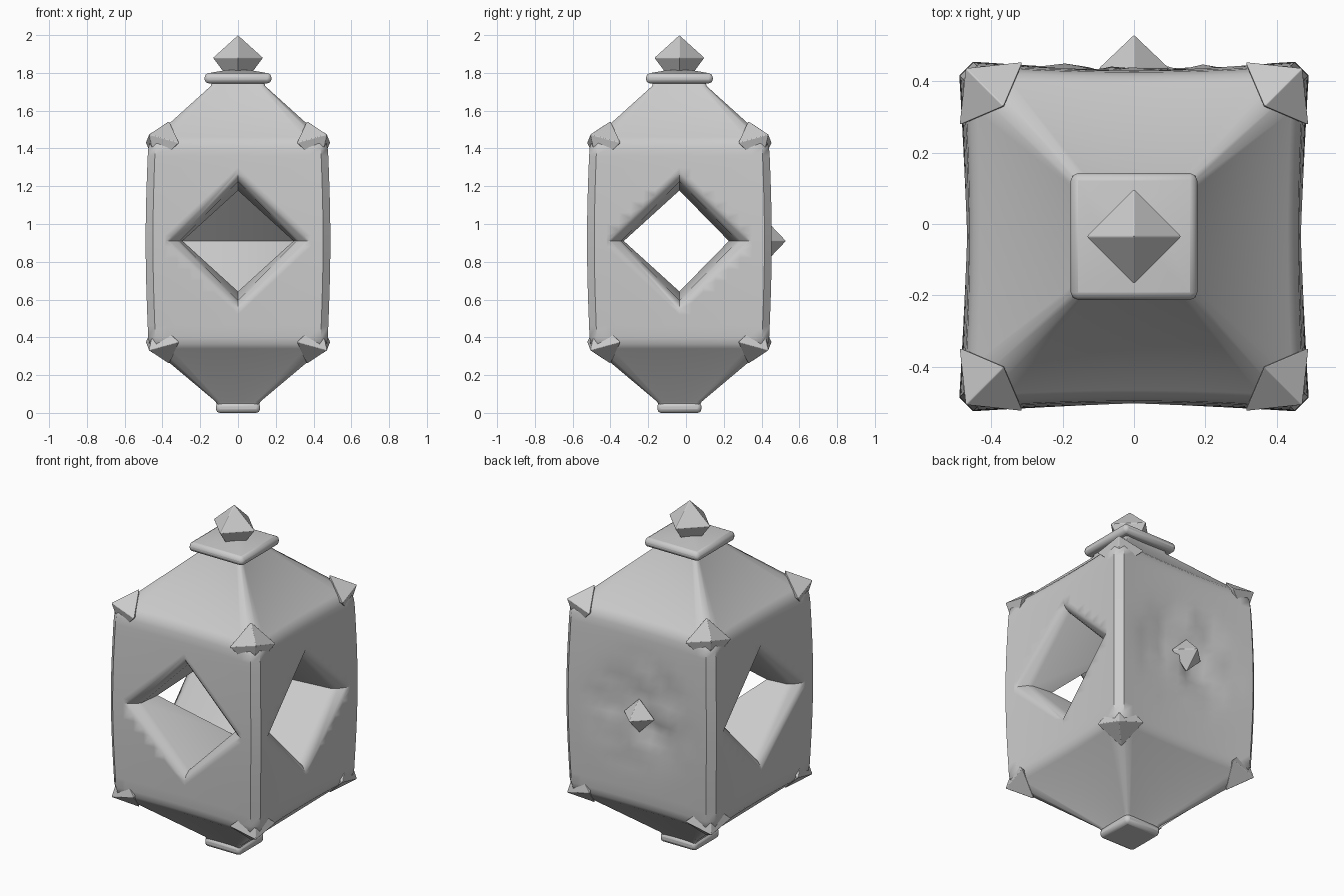
import bpy, bmesh, math, random
from mathutils import Matrix, Vector, noise

cube = bpy.data.objects.get("Cube")
if cube:
    bpy.data.objects.remove(cube, do_unlink=True)

random.seed(4)
CY = -0.035   # y of the lantern's axis
HZ = 0.91     # height of the window centres

stone = bpy.data.materials.new("light grey")
stone.use_nodes = True
GREY = (0.6, 0.6, 0.6, 1)
stone.diffuse_color = GREY
stone.node_tree.nodes["Principled BSDF"].inputs["Base Color"].default_value = GREY


def finish(name, bm, smooth=None, bevel=0):
    bmesh.ops.recalc_face_normals(bm, faces=bm.faces)
    me = bpy.data.meshes.new(name)
    bm.to_mesh(me)
    bm.free()
    me.materials.append(stone)
    ob = bpy.data.objects.new(name, me)
    bpy.context.collection.objects.link(ob)
    if bevel:
        mod = ob.modifiers.new("soft edges", "BEVEL")
        mod.width, mod.segments = bevel, 2
    if smooth:
        shade(ob, smooth)
    return ob


def shade(ob, angle):
    bpy.ops.object.select_all(action="DESELECT")
    ob.select_set(True)
    bpy.context.view_layer.objects.active = ob
    bpy.ops.object.shade_smooth_by_angle(angle=math.radians(angle))


def loft(rings):
    """Closed solid through rings of equal point count."""
    bm = bmesh.new()
    loops = [[bm.verts.new(p) for p in ring] for ring in rings]
    n = len(loops[0])
    for a, b in zip(loops, loops[1:]):
        for i in range(n):
            j = (i + 1) % n
            bm.faces.new((a[i], a[j], b[j], b[i]))
    bm.faces.new(loops[0])
    bm.faces.new(loops[-1])
    return bm


def square_ring(half, z, steps=14):
    """Square outline with hollow sides and chamfered corners."""
    pts = []
    for side in range(4):
        turn = Matrix.Rotation(side * math.pi / 2, 3, "Z")
        for i in range(steps + 1):
            t = (2 * i / steps - 1) * 0.95
            pts.append(turn @ Vector((t * half, -half * (1 + 0.035 * t * t), z)) + Vector((0, CY, 0)))
    return pts


# Body: square lantern with sloping shoulders
profile = [(0.03, 0.10), (0.06, 0.115), (0.34, 0.438), (0.365, 0.455), (0.40, 0.461)]
profile += [(0.40 + 0.06 * i, 0.461 + 0.013 * math.sin(math.pi * i / 17)) for i in range(1, 17)]
profile += [(1.405, 0.460), (1.44, 0.448), (1.46, 0.43), (1.73, 0.14), (1.77, 0.13)]
bm = loft([square_ring(h, z) for z, h in profile])

# Battered back face around the jewel
for v in bm.verts:
    r = math.hypot(v.co.x, v.co.z - HZ)
    if v.co.y > 0.4 and r < 0.38:
        fade = 1 - r / 0.38
        v.co.y += fade * (0.05 * noise.noise(v.co * 9) + random.uniform(-0.02, 0.01) - 0.015)
body = finish("lantern_body", bm)

# Diamond windows: one passage side to side, one from the front to the middle
taper = [(0.0, 0.262), (0.42, 0.308), (0.445, 0.325), (0.47, 0.36), (0.60, 0.54)]


def tunnel(name, sections, angle):
    turn = Matrix.Rotation(angle, 3, "Z")
    rings = []
    for d, r in sections:
        ring = [(r, 0), (0, r * 1.02), (-r, 0), (0, -r * 1.02)]
        rings.append([turn @ Vector((u, -d, w)) + Vector((0, CY, HZ)) for u, w in ring])
    ob = finish(name, loft(rings))
    ob.hide_render = True
    return ob


through = [(-d, r) for d, r in reversed(taper[1:])] + taper
cutters = [tunnel("side_window_cutter", through, math.pi / 2),
           tunnel("front_window_cutter", taper, 0)]
for cutter in cutters:
    mod = body.modifiers.new("window", "BOOLEAN")
    mod.operation, mod.solver, mod.object = "DIFFERENCE", "EXACT", cutter
    bpy.ops.object.select_all(action="DESELECT")
    bpy.context.view_layer.objects.active = body
    body.select_set(True)
    bpy.ops.object.modifier_apply(modifier=mod.name)
for cutter in cutters:
    bpy.data.objects.remove(cutter, do_unlink=True)
shade(body, 48)


def gem(name, centre, axis, up, radius, tip, tail):
    """Four-sided double pyramid pointing along axis."""
    axis, up = Vector(axis).normalized(), Vector(up).normalized()
    side = axis.cross(up).normalized()
    up = side.cross(axis)
    c = Vector(centre)
    bm = bmesh.new()
    ring = [bm.verts.new(c + radius * d) for d in (side, up, -side, -up)]
    ends = [bm.verts.new(c + tip * axis), bm.verts.new(c - tail * axis)]
    for i in range(4):
        for e in ends:
            bm.faces.new((ring[i], ring[(i + 1) % 4], e))
    return finish(name, bm, bevel=0.003)


# Corner studs, tilted up on the top row and down on the bottom row
for level, z, tilt in (("upper", 1.43, 0.62), ("lower", 0.375, -0.62)):
    for sx, sname in ((1, "left"), (-1, "right")):
        for sy, yname in ((-1, "front"), (1, "back")):
            gem(f"{level}_{yname}_{sname}_stud", (sx * 0.40, CY + sy * 0.40, z),
                (sx, sy, tilt), (0, 0, 1), 0.125, 0.11, 0.06)

# Finial and back jewel
gem("top_finial", (0, CY, 1.88), (0, 0, 1), (0, 1, 0), 0.133, 0.12, 0.18)
gem("back_jewel", (0, 0.435, HZ), (0, 1, 0), (0, 0, 1), 0.10, 0.095, 0.08)


# Rounded square plates, with a low rise on the top one
def plate(name, half, low, high, rise):
    bm = loft([[(x * h, CY + y * h, z) for x, y in ((-1, -1), (1, -1), (1, 1), (-1, 1))]
               for z, h in ((low, half), (high, half), (high + rise, half * 0.35))[:3 if rise else 2]])
    return finish(name, bm, smooth=35, bevel=0.02)


plate("top_plate", 0.177, 1.745, 1.795, 0.02)
plate("foot_plate", 0.117, 0.0, 0.055, 0)
